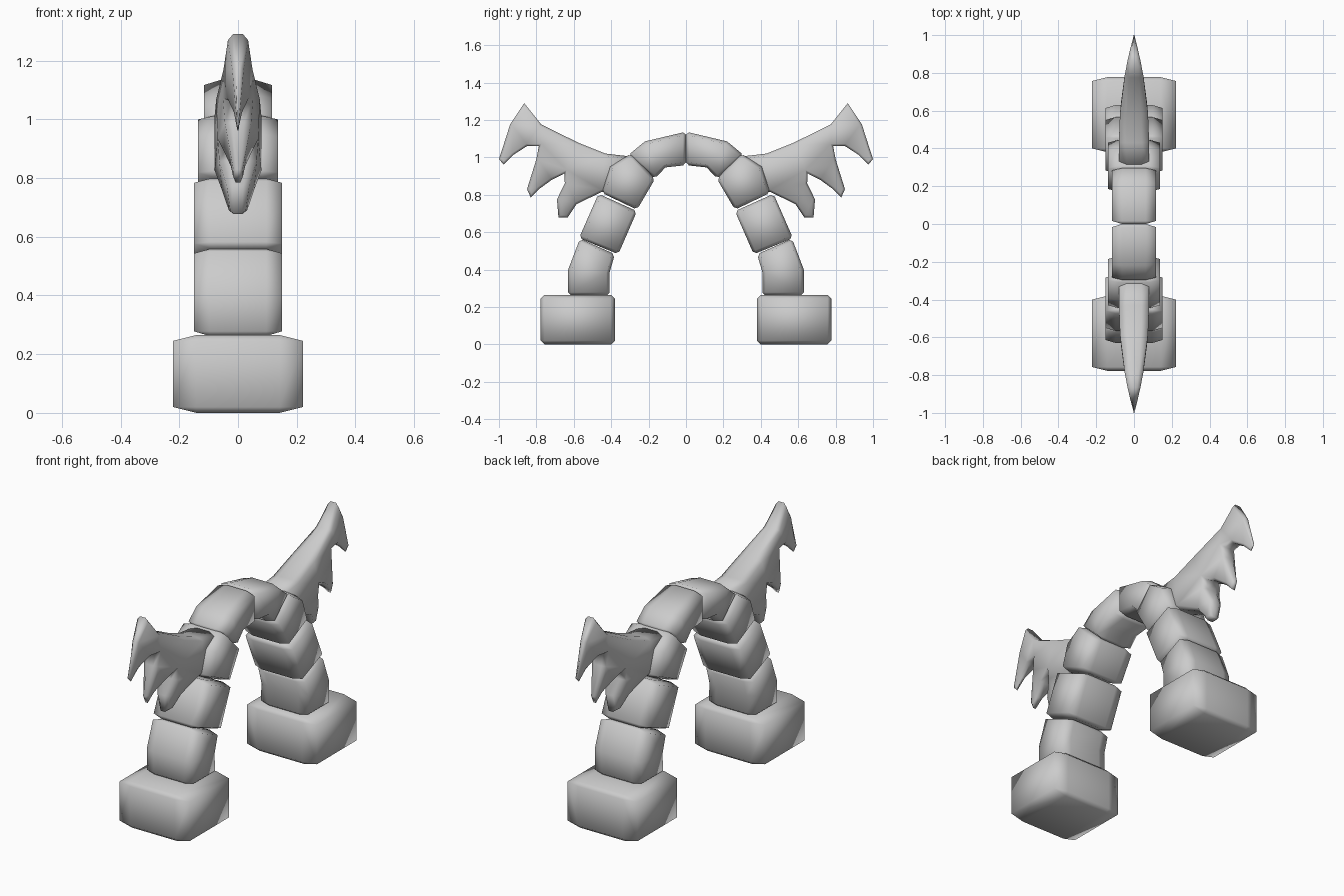
import bpy, bmesh, math

if "Cube" in bpy.data.objects:
    bpy.data.objects.remove(bpy.data.objects["Cube"])


def prism(name, pts, half_width, squash, inset, bevel_corners=True, width_at=None):
    """Extrude a y-z profile along x, bevel it, stretch it in x, mirror to -y.
    squash < 1 makes the bevel wider along x than within the profile."""
    bm = bmesh.new()
    h = half_width * squash
    a = [bm.verts.new((-h, y, z)) for y, z in pts]
    b = [bm.verts.new((h, y, z)) for y, z in pts]
    bm.faces.new(a)
    bm.faces.new(b[::-1])
    n = len(pts)
    for i in range(n):
        j = (i + 1) % n
        bm.faces.new((a[i], b[i], b[j], a[j]))
    bmesh.ops.recalc_face_normals(bm, faces=bm.faces)
    edges = []
    for e in bm.edges:
        cross = abs(e.verts[0].co.x - e.verts[1].co.x) > 1e-6
        if not cross or (bevel_corners and e.calc_face_angle(0) > math.radians(48)):
            edges.append(e)
    bmesh.ops.bevel(bm, geom=edges, offset=inset, segments=1, profile=0.5,
                    affect='EDGES', clamp_overlap=True)
    for v in bm.verts:
        w = width_at(v.co.y, v.co.z) if width_at else half_width
        v.co.x *= w / h
    bmesh.ops.triangulate(bm, faces=[f for f in bm.faces if len(f.verts) > 4])
    bmesh.ops.recalc_face_normals(bm, faces=bm.faces)
    for f in bm.faces:
        f.smooth = True
    me = bpy.data.meshes.new(name)
    bm.to_mesh(me)
    bm.free()
    ob = bpy.data.objects.new(name, me)
    bpy.context.collection.objects.link(ob)
    m = ob.modifiers.new("mirror", 'MIRROR')
    m.use_axis = (False, True, False)
    m.use_mirror_merge = False
    return ob


# Foot blocks
prism("foot_block", [(0.38, 0), (0.777, 0), (0.777, 0.265), (0.38, 0.265)],
      0.222, 0.25, 0.02)

# Arch stones, from the foot to the crown
prism("lower_stone", [(0.408, 0.262), (0.63, 0.262), (0.63, 0.40), (0.567, 0.565),
                      (0.38, 0.482), (0.41, 0.38)], 0.15, 0.3, 0.016)
prism("middle_stone", [(0.362, 0.482), (0.572, 0.568), (0.468, 0.805), (0.262, 0.712)],
      0.15, 0.3, 0.016)
prism("upper_stone", [(0.262, 0.72), (0.45, 0.81), (0.405, 0.95), (0.295, 1.02),
                      (0.165, 0.885)], 0.137, 0.3, 0.016)
prism("crown_stone", [(0.0, 0.958), (0.11, 0.946), (0.168, 0.885), (0.308, 1.012),
                      (0.22, 1.085), (0.0, 1.137)], 0.116, 0.3, 0.016)


# Wing: thickness tapers outwards and towards the feather tips
def wing_width(y, z):
    outer = 1 - (max(0, y - 0.43) / 0.575) ** 2
    above_tips = z - (0.68 + 0.85 * (y - 0.65))
    return max(0.004, 0.08 * outer * min(1, max(0.4, 0.4 + 2.7 * above_tips)))


wing = [(0.30, 1.005), (0.43, 1.02), (0.58, 1.08), (0.775, 1.177), (0.865, 1.29),
        (0.94, 1.177), (1.0, 0.99), (0.975, 0.962),             # first feather
        (0.92, 1.015), (0.85, 1.06), (0.787, 1.06),
        (0.80, 0.99), (0.85, 0.83), (0.83, 0.785),              # second feather
        (0.786, 0.83), (0.717, 0.88), (0.65, 0.914),
        (0.648, 0.86), (0.69, 0.775), (0.682, 0.678), (0.633, 0.678),  # third feather
        (0.585, 0.75), (0.45, 0.815), (0.34, 0.82)]
prism("wing", wing, 0.08, 0.3, 0.012, False, wing_width)
